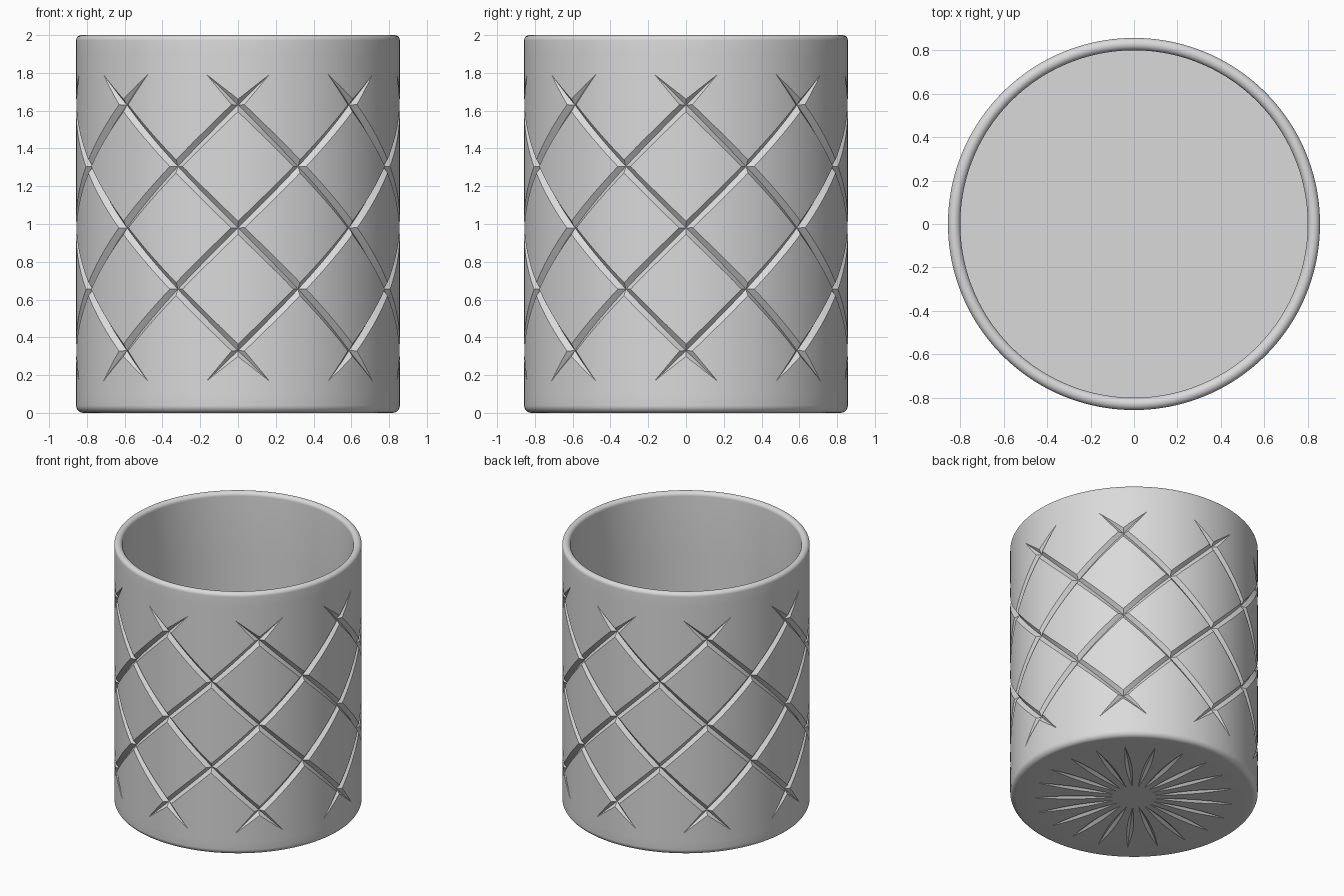
import bpy, bmesh, math

if "Cube" in bpy.data.objects:
    bpy.data.objects.remove(bpy.data.objects["Cube"])

R, H, RI = 0.857, 2.0, 0.80      # outer radius, height, inner radius
FLOOR = 0.06                     # inside floor height
SEG = 160

grey = bpy.data.materials.new("light_grey")
grey.diffuse_color = (0.7, 0.7, 0.7, 1)
grey.use_nodes = True
grey.node_tree.nodes["Principled BSDF"].inputs["Base Color"].default_value = grey.diffuse_color


def finish(name, bm):
    bmesh.ops.recalc_face_normals(bm, faces=bm.faces)
    me = bpy.data.meshes.new(name)
    bm.to_mesh(me)
    bm.free()
    me.materials.append(grey)
    ob = bpy.data.objects.new(name, me)
    bpy.context.collection.objects.link(ob)
    return ob


def arc(cx, cz, r, a0, a1, n):
    return [(cx + r * math.cos(math.radians(a0 + (a1 - a0) * i / n)),
             cz + r * math.sin(math.radians(a0 + (a1 - a0) * i / n))) for i in range(n + 1)]


def lathe(name, profile):
    bm = bmesh.new()
    rings = []
    for r, z in profile:
        rings.append([bm.verts.new((r * math.cos(2 * math.pi * i / SEG),
                                    r * math.sin(2 * math.pi * i / SEG), z)) for i in range(SEG)])
    for a, b in zip(rings, rings[1:]):
        for i in range(SEG):
            j = (i + 1) % SEG
            bm.faces.new((a[i], a[j], b[j], b[i]))
    bm.faces.new(rings[0])
    bm.faces.new(rings[-1])
    return finish(name, bm)


def add_blade(bm, sections):
    """Closed V-shaped cutter from a list of three-point sections."""
    rings = [[bm.verts.new(p) for p in s] for s in sections]
    for a, b in zip(rings, rings[1:]):
        for i in range(3):
            j = (i + 1) % 3
            bm.faces.new((a[i], a[j], b[j], b[i]))
    bm.faces.new(rings[0])
    bm.faces.new(rings[-1])


# Tumbler body: rounded foot, straight wall, rounded rim, straight inside
rim = (R - RI) / 2
profile = [(R - 0.04, 0.0)] + arc(R - 0.04, 0.04, 0.04, -90, 0, 8)[1:]
profile += [(R, 0.1 + 0.1 * i) for i in range(19)]
profile += arc(RI + rim, H - rim, rim, 0, 180, 16)
profile += [(RI, 1.5), (RI, 1.0), (RI, 0.6), (RI, FLOOR)]
glass = lathe("tumbler", profile)

# Crossing spiral cuts around the wall, tapered at both ends
STEP_Z, STEP_A = 0.325, math.radians(22.5)
Z0, Z1 = 0.167, 1.793
W, D, E = 0.025, 0.026, 0.01     # half width, depth, overshoot
cutters = []
for sg, name in ((1, "rising_cuts"), (-1, "falling_cuts")):
    bm = bmesh.new()
    ta, tz = R * STEP_A, STEP_Z
    ln = math.hypot(ta, tz)
    ta, tz = ta / ln, tz / ln
    for k in range(8):
        secs = []
        n = 60
        for i in range(n + 1):
            z = Z0 + (Z1 - Z0) * i / n
            t = min(1, (min(z - Z0, Z1 - z)) / 0.163 - 0.005)
            a = math.radians(45 * k) + sg * (z - 0.33) / STEP_Z * STEP_A
            h = W * (t + E / D)
            sec = []
            for off, rad in ((-h, R + E), (0, R - D * t), (h, R + E)):
                aa = a - off * tz / R
                sec.append((rad * math.cos(aa), rad * math.sin(aa), z + off * sg * ta))
            secs.append(sec)
        add_blade(bm, secs)
    cutters.append(finish(name, bm))

# Starburst of leaf-shaped cuts under the base
bm = bmesh.new()
N, W, D, E = 21, 0.022, 0.02, 0.004
for k in range(N):
    a = math.pi / 4 + 2 * math.pi * k / N
    c, s = math.cos(a), math.sin(a)
    secs = []
    for i in range(17):
        r = 0.14 + 0.56 * i / 16
        t = math.sin(math.pi * i / 16) - 0.03
        h = W * (t + E / D)
        secs.append([(r * c - o * s, r * s + o * c, z) for o, z in ((-h, -E), (0, D * t), (h, -E))])
    add_blade(bm, secs)
cutters.append(finish("base_star_cuts", bm))

# Apply the cuts and remove the cutters
bpy.context.view_layer.objects.active = glass
glass.select_set(True)
for c in cutters:
    c.hide_render = True
    m = glass.modifiers.new(c.name, 'BOOLEAN')
    m.operation = 'DIFFERENCE'
    m.solver = 'EXACT'
    m.object = c
    bpy.ops.object.modifier_apply(modifier=m.name)
    bpy.data.objects.remove(c)

bpy.ops.object.shade_smooth_by_angle(angle=math.radians(25))
